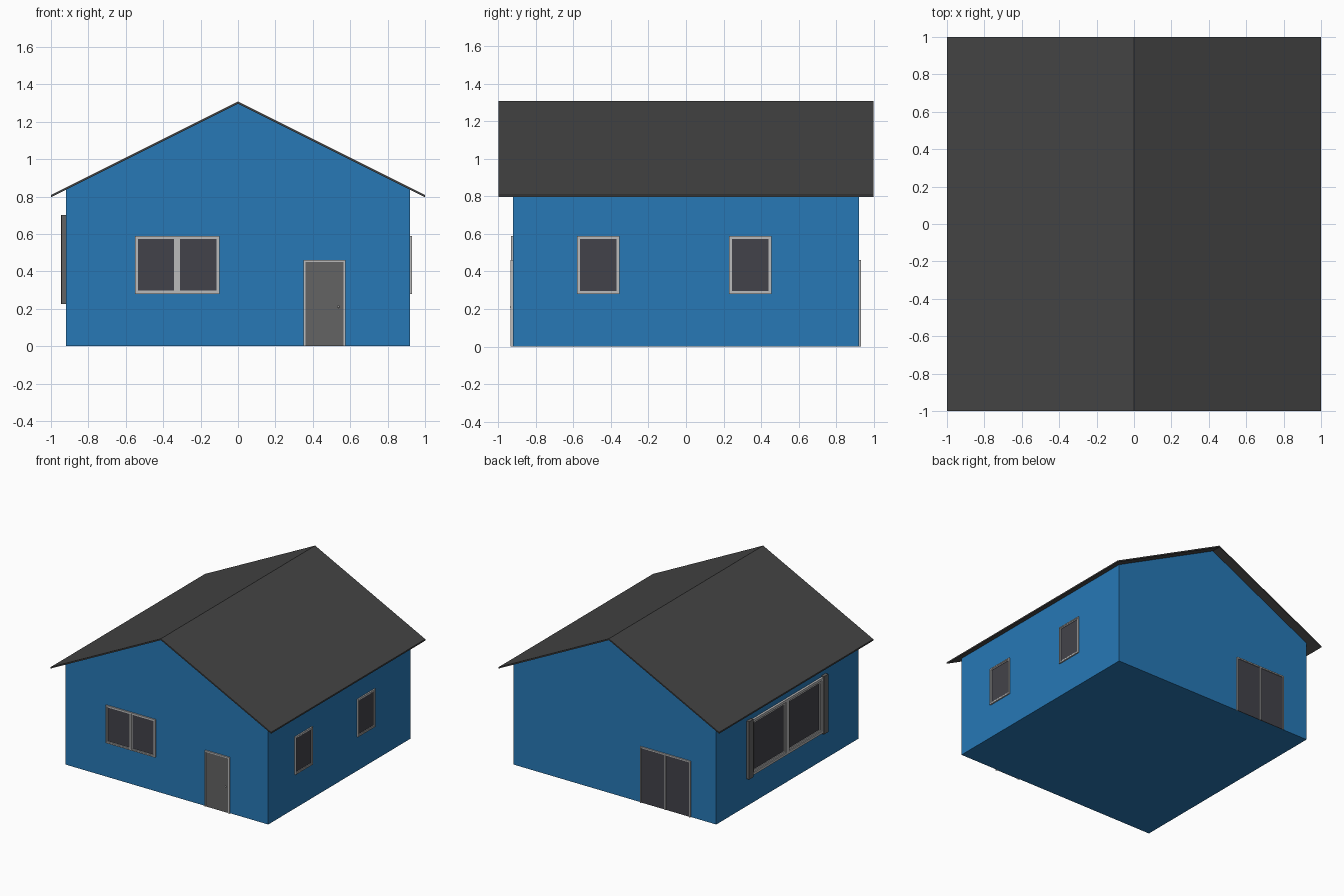
import bpy, bmesh
from math import radians
from mathutils import Matrix

if "Cube" in bpy.data.objects:
    bpy.data.objects.remove(bpy.data.objects["Cube"])


def material(name, r, g, b):
    m = bpy.data.materials.new(name)
    m.diffuse_color = (r, g, b, 1)
    m.use_nodes = True
    m.node_tree.nodes["Principled BSDF"].inputs["Base Color"].default_value = m.diffuse_color
    return m


BLUE = material("wall_blue", 0.02, 0.19, 0.47)
ROOF = material("roof_charcoal", 0.058, 0.058, 0.058)
GLASS = material("dark_glass", 0.055, 0.055, 0.068)
TRIM = material("trim_grey", 0.5, 0.5, 0.5)
DOOR = material("door_grey", 0.125, 0.125, 0.125)

# Wall name -> (turn about z, distance from centre); u runs rightwards seen from outside
WALLS = {"front": (0, 0.922), "right": (90, 0.92), "back": (180, 0.922), "left": (270, 0.92)}


def finish(bm, name, mat):
    bmesh.ops.recalc_face_normals(bm, faces=bm.faces[:])
    me = bpy.data.meshes.new(name)
    bm.to_mesh(me)
    bm.free()
    ob = bpy.data.objects.new(name, me)
    bpy.context.collection.objects.link(ob)
    me.materials.append(mat)
    return ob


def prism(name, profile, half_y, mat):
    """Extrude an x-z profile along y."""
    bm = bmesh.new()
    face = bm.faces.new([bm.verts.new((x, -half_y, z)) for x, z in profile])
    new = bmesh.ops.extrude_face_region(bm, geom=[face])["geom"]
    verts = [v for v in new if isinstance(v, bmesh.types.BMVert)]
    bmesh.ops.translate(bm, verts=verts, vec=(0, 2 * half_y, 0))
    return finish(bm, name, mat)


def boxes(name, wall, spans, out, mat):
    """Boxes (u0, u1, z0, z1) standing proud of a wall by `out`."""
    turn, dist = WALLS[wall]
    bm = bmesh.new()
    back = 0.004
    for u0, u1, z0, z1 in spans:
        m = (Matrix.Rotation(radians(turn), 4, 'Z')
             @ Matrix.Translation(((u0 + u1) / 2, -dist - (out - back) / 2, (z0 + z1) / 2))
             @ Matrix.Diagonal((u1 - u0, out + back, z1 - z0, 1)))
        bmesh.ops.create_cube(bm, size=1, matrix=m)
    return finish(bm, name, mat)


def ring(u0, u1, z0, z1, t, sill=True):
    b = z0 + t if sill else z0
    bars = [(u0, u0 + t, b, z1 - t), (u1 - t, u1, b, z1 - t), (u0, u1, z1 - t, z1)]
    return bars + ([(u0, u1, z0, b)] if sill else [])


def window(name, wall, u0, u1, z0, z1, t=0.009, out=0.011):
    boxes(name + "_frame", wall, ring(u0, u1, z0, z1, t), out, TRIM)
    boxes(name + "_sash", wall, ring(u0 + t, u1 - t, z0 + t, z1 - t, t * 0.8), out * 0.6, TRIM)
    boxes(name + "_glass", wall, [(u0 + t, u1 - t, z0 + t, z1 - t)], out * 0.2, GLASS)


# House body with gable ends
prism("walls", [(-0.92, 0), (0.92, 0), (0.92, 0.838), (0, 1.298), (-0.92, 0.838)], 0.922, BLUE)

# Thin overhanging roof
prism("roof", [(-1, 0.808), (0, 1.308), (1, 0.808), (1, 0.796), (0, 1.296), (-1, 0.796)], 1.0, ROOF)

# Small windows: a pair on the front, two single ones on the right
window("front_window_left", "front", -0.55, -0.325, 0.28, 0.59)
window("front_window_right", "front", -0.325, -0.10, 0.28, 0.59)
window("side_window_front", "right", -0.58, -0.355, 0.28, 0.59)
window("side_window_back", "right", 0.23, 0.455, 0.28, 0.59)

# Front door with knob
boxes("front_door_frame", "front", ring(0.35, 0.575, 0, 0.46, 0.01, False), 0.012, TRIM)
boxes("front_door", "front", [(0.36, 0.565, 0, 0.45)], 0.005, DOOR)
bm = bmesh.new()
bmesh.ops.create_uvsphere(bm, u_segments=12, v_segments=8, radius=0.006,
                          matrix=Matrix.Translation((0.537, -0.931, 0.21)))
finish(bm, "front_door_knob", TRIM)

# Sliding glass door on the back
boxes("sliding_door_frame", "back", ring(0.235, 0.69, 0, 0.46, 0.01, False)
      + [(0.457, 0.468, 0, 0.45)], 0.011, TRIM)
boxes("sliding_door_glass", "back", [(0.245, 0.68, 0, 0.45)], 0.003, GLASS)

# Large picture window on the left, flanked by shutters
window("picture_window_back", "left", -0.475, -0.017, 0.235, 0.69, 0.02, 0.018)
window("picture_window_front", "left", -0.017, 0.441, 0.235, 0.69, 0.02, 0.018)
boxes("shutters", "left", [(-0.53, -0.475, 0.225, 0.70), (0.441, 0.496, 0.225, 0.70)], 0.025, DOOR)
